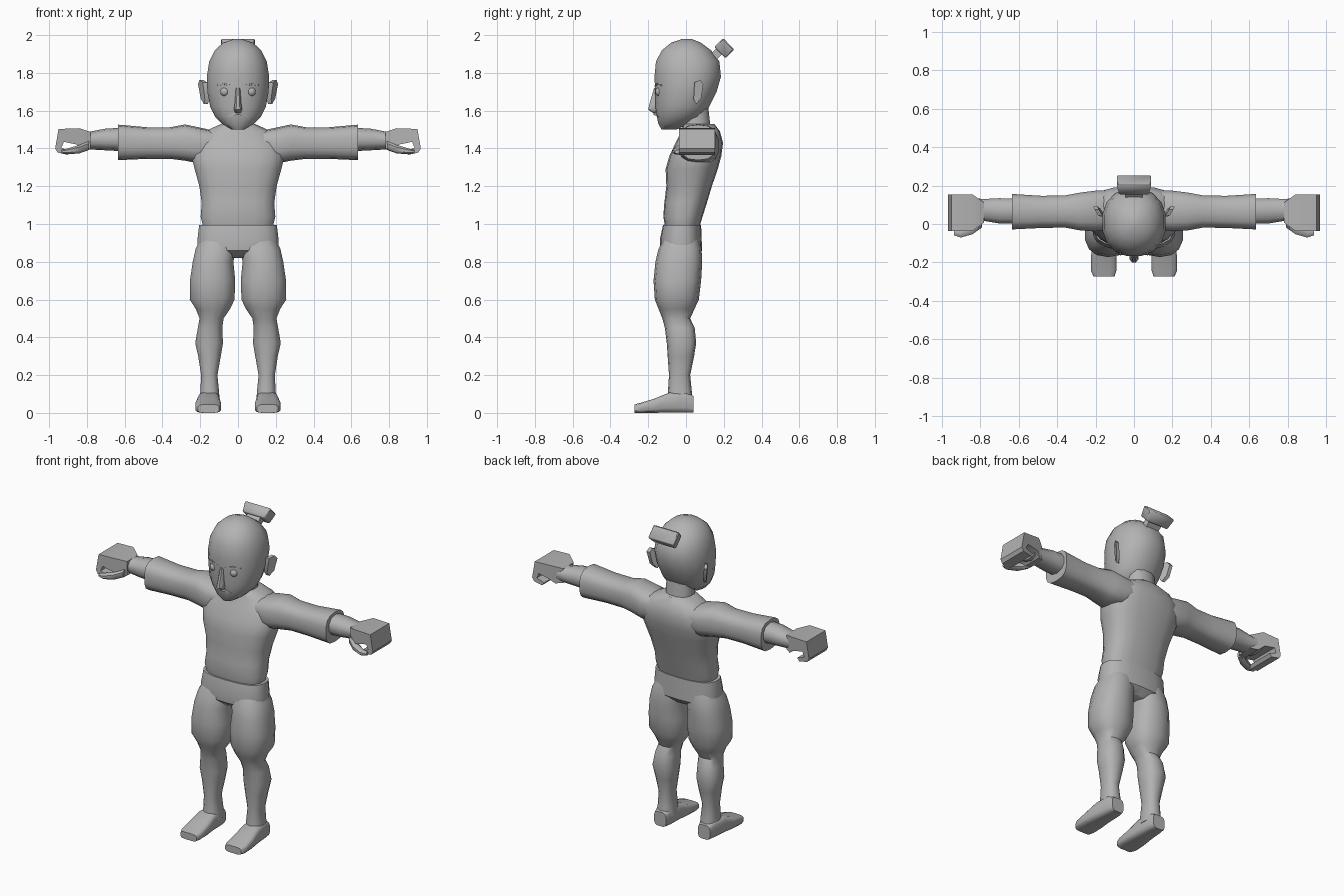
import bpy, bmesh, math
from mathutils import Matrix, Vector

gray = bpy.data.materials.new("plain gray")
gray.diffuse_color = (0.45, 0.45, 0.45, 1)


def finish(name, bm, mirror=False, angle=45):
    bmesh.ops.recalc_face_normals(bm, faces=bm.faces)
    me = bpy.data.meshes.new(name)
    bm.to_mesh(me)
    bm.free()
    me.materials.append(gray)
    ob = bpy.data.objects.new(name, me)
    bpy.context.collection.objects.link(ob)
    bpy.ops.object.select_all(action='DESELECT')
    ob.select_set(True)
    bpy.context.view_layer.objects.active = ob
    bpy.ops.object.shade_smooth_by_angle(angle=math.radians(angle))
    if mirror:
        ob.modifiers.new("mirror", 'MIRROR')
    return ob


def loft(name, axis, rings, n=14, p=2.3, mirror=False, angle=45):
    """Skin rounded sections: (position on axis, a min, a max, b min, b max)."""
    bm = bmesh.new()
    loops = []
    for t, a0, a1, b0, b1 in rings:
        loop = []
        for i in range(n):
            th = 2 * math.pi * (i + 0.5) / n
            c, s = math.cos(th), math.sin(th)
            a = (a0 + a1) / 2 + (a1 - a0) / 2 * math.copysign(abs(c) ** (2 / p), c)
            b = (b0 + b1) / 2 + (b1 - b0) / 2 * math.copysign(abs(s) ** (2 / p), s)
            co = {'x': (t, a, b), 'y': (a, t, b), 'z': (a, b, t)}[axis]
            loop.append(bm.verts.new(co))
        loops.append(loop)
    for l0, l1 in zip(loops, loops[1:]):
        for i in range(n):
            j = (i + 1) % n
            bm.faces.new((l0[i], l0[j], l1[j], l1[i]))
    bm.faces.new(loops[0])
    bm.faces.new(loops[-1])
    return finish(name, bm, mirror, angle)


def prism(name, pts, place, depth, mirror=False):
    """Extrude a 2D outline along the vector depth."""
    bm = bmesh.new()
    f = bm.faces.new([bm.verts.new(place(*q)) for q in pts])
    ext = bmesh.ops.extrude_face_region(bm, geom=[f])
    vs = [g for g in ext['geom'] if isinstance(g, bmesh.types.BMVert)]
    bmesh.ops.translate(bm, verts=vs, vec=depth)
    return finish(name, bm, mirror, 35)


# Head and neck
loft("head", 'z', [
    (1.50, -.035, .035, -.13, -.05), (1.53, -.085, .085, -.148, .02),
    (1.57, -.125, .125, -.157, .09), (1.62, -.15, .15, -.164, .125),
    (1.70, -.165, .165, -.166, .165), (1.78, -.168, .168, -.17, .188),
    (1.86, -.155, .155, -.162, .18), (1.92, -.125, .125, -.13, .135),
    (1.96, -.08, .08, -.08, .08), (1.98, -.02, .02, -.02, .03)], n=16, p=2.2)
loft("neck", 'z', [(1.44, -.10, .10, -.03, .14), (1.53, -.085, .085, -.02, .13),
                   (1.62, -.09, .09, -.03, .12)], n=12)

# Ears flare outward towards the back
prism("ear", [(.04, 1.66), (.055, 1.635), (.08, 1.665), (.092, 1.74), (.075, 1.762), (.045, 1.75)],
      lambda y, z: (.15 + (y - .04) * .55 + (z - 1.63) * .1, y, z), (.022, 0, 0), True)

# Eyes
bm = bmesh.new()
bmesh.ops.create_uvsphere(bm, u_segments=12, v_segments=8, radius=.025,
                          matrix=Matrix.Translation((.07, -.138, 1.70)))
finish("eye", bm, True)

# Brows
loft("brow", 'x', [(.025, -.168, -.14, 1.722, 1.735), (.07, -.16, -.13, 1.735, 1.747),
                   (.11, -.136, -.11, 1.73, 1.738)], n=6, mirror=True)

# Nose
loft("nose", 'z', [(1.588, -.014, .014, -.175, -.14), (1.605, -.024, .024, -.202, -.14),
                   (1.63, -.019, .019, -.197, -.14), (1.72, -.012, .012, -.17, -.14)], n=8)

# Moustache, an upturned V
prism("moustache", [(0, 1.596), (.03, 1.586), (.058, 1.566), (.03, 1.573), (0, 1.578)],
      lambda x, z: (x, -.172 + x * .45, z), (0, .04, 0), True)

# Hair knot: tilted block on a short stem
d = Vector((0, .72, .69))
for name, base, length, hx, hy in (("hair_stem", (0, .13, 1.87), .08, .045, .022),
                                   ("hair_knot", (0, .179, 1.908), .066, .09, .042)):
    bm = bmesh.new()
    rot = d.to_track_quat('Z', 'X').to_matrix().to_4x4()
    # track puts the local Y axis across the head
    bmesh.ops.create_cube(bm, size=1, matrix=Matrix.Translation(Vector(base) + d * length / 2)
                          @ Matrix.Rotation(math.radians(-46.2), 4, 'X')
                          @ Matrix.Diagonal((hx * 2, hy * 2, length, 1)))
    if name == "hair_knot":
        for v in bm.verts:
            if (v.co - Vector(base)).dot(d) < length / 2:
                v.co.x *= .85
        bmesh.ops.bevel(bm, geom=bm.edges[:], offset=.006, segments=1, affect='EDGES')
    finish(name, bm)

# Shirt body, chest sloping back to the neckline
loft("shirt", 'z', [
    (.98, -.185, .185, -.11, .07), (1.04, -.20, .20, -.12, .088),
    (1.11, -.194, .194, -.115, .11), (1.20, -.207, .207, -.104, .137),
    (1.29, -.232, .232, -.108, .168), (1.36, -.25, .25, -.088, .187),
    (1.43, -.235, .235, -.055, .196), (1.49, -.18, .18, -.025, .18),
    (1.53, -.09, .09, -.015, .15)], n=18, p=2.6)

# Sleeves
loft("sleeve", 'x', [
    (.13, -.03, .175, 1.35, 1.495), (.20, -.04, .175, 1.32, 1.51),
    (.28, -.035, .165, 1.335, 1.527), (.36, -.02, .15, 1.345, 1.512),
    (.48, -.022, .148, 1.345, 1.512), (.635, -.03, .158, 1.338, 1.526)],
    n=14, p=2.8, mirror=True)

# Forearms
loft("forearm", 'x', [
    (.60, .0, .135, 1.385, 1.51), (.70, .0, .137, 1.39, 1.505),
    (.79, .015, .132, 1.395, 1.488), (.85, -.005, .145, 1.40, 1.50)],
    n=10, mirror=True)

# Hands: palm and fingers curled under, leaving a gap
hand = prism("hand", [
    (.78, 1.487), (.84, 1.507), (.95, 1.503), (.968, 1.40), (.955, 1.378), (.90, 1.366),
    (.885, 1.385), (.935, 1.403), (.922, 1.435), (.85, 1.42), (.82, 1.392), (.78, 1.398)],
    lambda x, z: (x, -.036, z), (0, .19, 0), True)
for v in hand.data.vertices:
    if v.co.x < .83:
        v.co.y = .06 + (v.co.y - .06) * (.55 if v.co.x < .8 else .8)

# Thumbs
loft("thumb", 'x', [(.79, -.02, .03, 1.39, 1.44), (.84, -.055, .0, 1.372, 1.42),
                    (.90, -.072, -.025, 1.368, 1.402), (.935, -.06, -.03, 1.372, 1.392)],
     n=8, mirror=True)

# Trouser seat
loft("trouser_seat", 'z', [
    (.82, -.15, .15, -.09, .045), (.86, -.215, .215, -.135, .085),
    (.92, -.217, .217, -.138, .083), (.995, -.208, .208, -.122, .08)], n=18, p=2.6)

# Trouser legs and calves
loft("leg", 'z', [
    (.06, .095, .205, -.10, .035), (.12, .10, .20, -.095, .03),
    (.20, .108, .196, -.09, .022), (.30, .09, .212, -.097, .043),
    (.37, .078, .228, -.102, .054), (.45, .082, .214, -.112, .046),
    (.50, .075, .205, -.125, .022), (.55, .04, .225, -.145, .045),
    (.60, .016, .258, -.165, .068), (.70, .012, .257, -.172, .08),
    (.80, .022, .242, -.162, .086), (.87, .01, .226, -.145, .082),
    (.92, .02, .20, -.12, .07)], n=14, p=2.4, mirror=True)

# Feet, widening toward flat toes
loft("foot", 'y', [
    (-.272, .10, .212, .0, .045), (-.24, .09, .226, .0, .054), (-.17, .09, .225, .0, .075),
    (-.09, .097, .214, .0, .108), (.0, .10, .205, .0, .112), (.04, .112, .195, .0, .09)],
    n=12, p=4, mirror=True)
